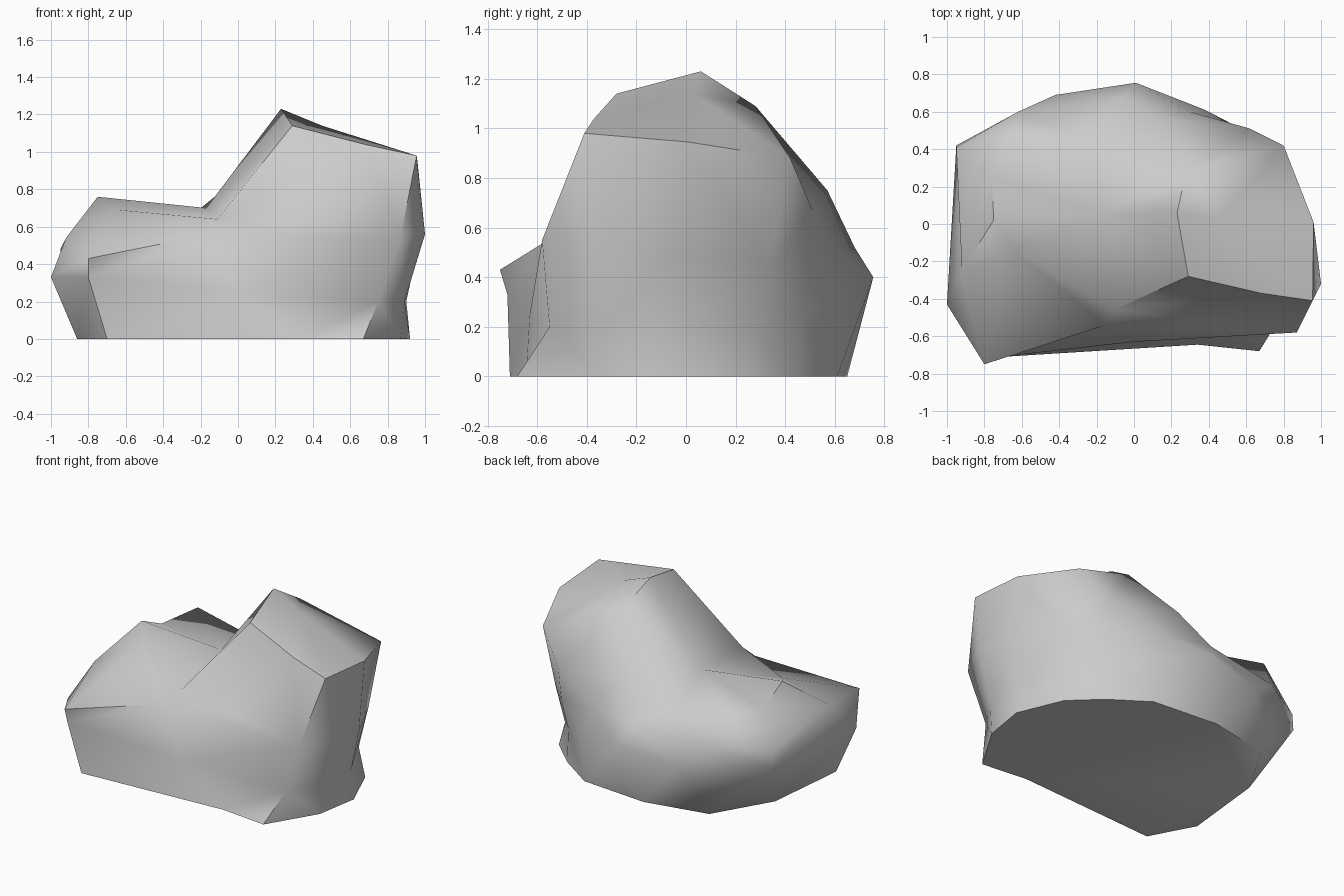
import bpy, bmesh, math

if "Cube" in bpy.data.objects:
    bpy.data.objects.remove(bpy.data.objects["Cube"])

# Outline rings of the boulder, counterclockwise from the front-left corner
base = [(-.7, -.71), (.34, -.645), (.67, -.68), (.87, -.35), (.92, -.05), (.79, .26),
        (.6, .44), (.35, .61), (-.13, .65), (-.57, .56), (-.8, .17), (-.86, -.41)]
belly = [(-.8, -.72, .33), (0, -.63, .25), (.75, -.55, .2), (.89, -.34, .2), (.9, -.05, .2), (.72, .29, .18),
         (.57, .47, .25), (.38, .61, .3), (.01, .755, .4), (-.42, .69, .34), (-.95, .42, .36), (-1, -.43, .33)]
shoulder = [(-.8, -.75, .43), (-.15, -.54, .56), (.87, -.58, .55), (1, -.32, .56), (.96, -.05, .48), (.76, .34, .45),
            (.61, .49, .45), (.3, .6, .52), (-.06, .68, .52), (-.62, .6, .49), (-.95, .41, .48), (-.92, -.25, .54)]
rim = [(-.64, -.14, .69), (-.11, -.46, .64), (.68, -.37, 1.04), (.955, -.41, .98), (.96, .01, .945), (.8, .42, .88),
       (.62, .51, .67), (.12, .57, .75), (-.26, .44, .65), (-.65, .49, .7), (-.76, .25, .65), (-.75, .02, .76)]

bm = bmesh.new()
rings = [[bm.verts.new(p) for p in ring]
         for ring in ([(x, y, 0) for x, y in base], belly, shoulder, rim)]

# Flat underside and side walls
bm.faces.new(rings[0][::-1])
for low, high in zip(rings, rings[1:]):
    for i in range(len(low)):
        j = (i + 1) % len(low)
        bm.faces.new((low[i], low[j], high[j], high[i]))


def fan(centre, around, closed=True):
    pairs = list(zip(around, around[1:]))
    if closed:
        pairs.append((around[-1], around[0]))
    for a, b in pairs:
        bm.faces.new((centre, a, b))


# Top: low ledge on the left, tall lump on the right
r = rings[3]
saddle, peak, brow, back, crown = [bm.verts.new(p) for p in (
    (-.17, .06, .7), (.23, .06, 1.23), (.29, -.28, 1.14), (.28, .28, 1.09), (.45, .03, 1.14))]
fan(saddle, [peak, back, r[8], r[9], r[10], r[11], r[0], r[1], brow])
fan(crown, [peak, brow, r[2], r[3], r[4], r[5], back])
fan(back, r[5:9], closed=False)
bm.faces.new((brow, r[1], r[2]))

bmesh.ops.triangulate(bm, faces=[f for f in bm.faces if len(f.verts) == 4])
bmesh.ops.recalc_face_normals(bm, faces=bm.faces)
mesh = bpy.data.meshes.new("boulder")
bm.to_mesh(mesh)
bm.free()
boulder = bpy.data.objects.new("boulder", mesh)
bpy.context.collection.objects.link(boulder)

# Soft facets with hard creases
bpy.context.view_layer.objects.active = boulder
boulder.select_set(True)
bpy.ops.object.shade_smooth_by_angle(angle=math.radians(58))
